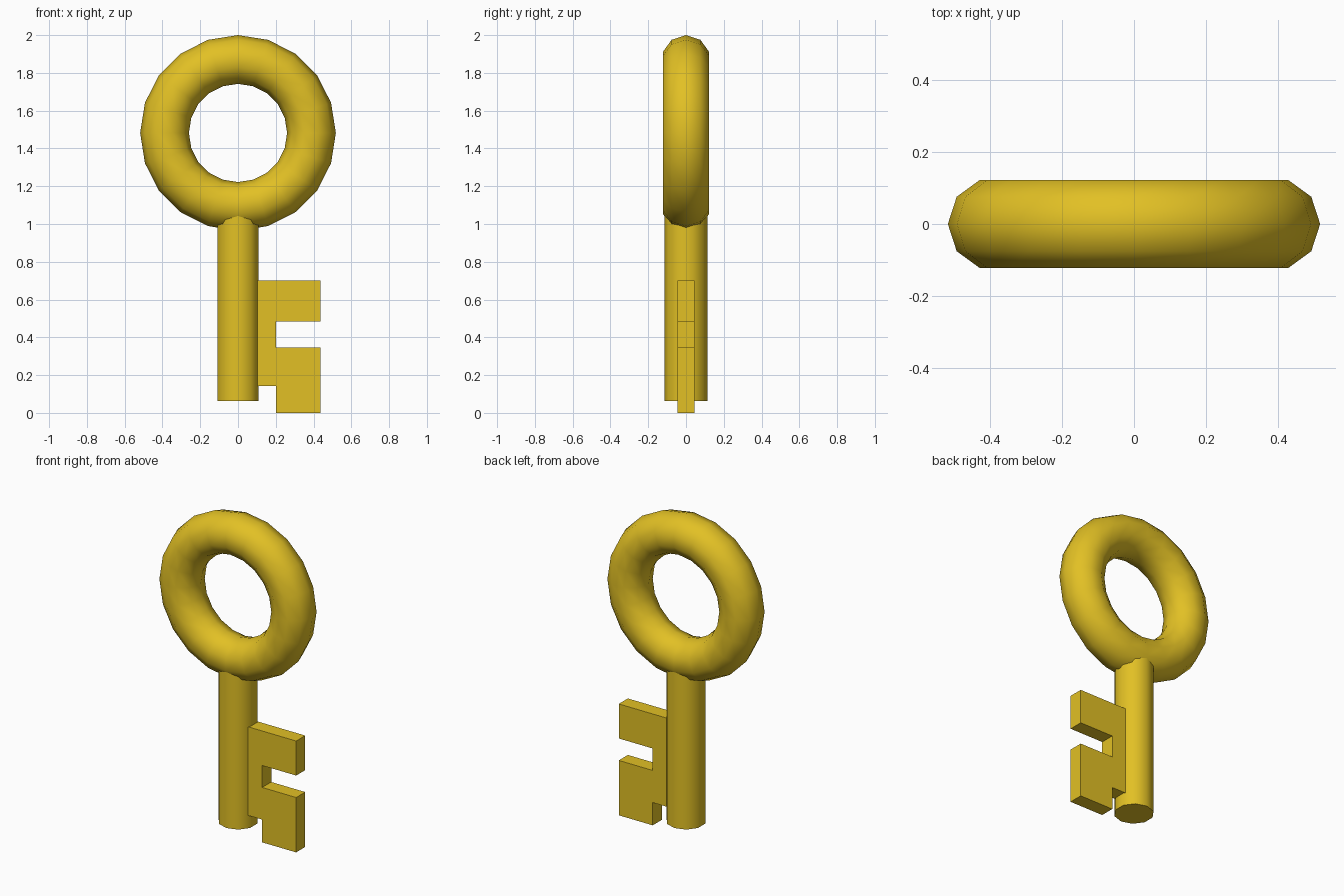
import bpy, bmesh, math

if "Cube" in bpy.data.objects:
    bpy.data.objects.remove(bpy.data.objects["Cube"])

gold = bpy.data.materials.new("gold")
gold.diffuse_color = (0.76, 0.53, 0.018, 1)
gold.use_nodes = True
gold.node_tree.nodes["Principled BSDF"].inputs["Base Color"].default_value = gold.diffuse_color


def finish(obj, name, smooth_angle=None):
    obj.name = name
    obj.data.materials.append(gold)
    if smooth_angle:
        bpy.context.view_layer.objects.active = obj
        obj.select_set(True)
        bpy.ops.object.shade_smooth_by_angle(angle=math.radians(smooth_angle))
        obj.select_set(False)


# Ring handle
bpy.ops.mesh.primitive_torus_add(major_segments=20, minor_segments=10,
                                 major_radius=0.389, minor_radius=0.129,
                                 location=(0, 0, 1.482),
                                 rotation=(math.pi / 2, 0, 0))
finish(bpy.context.object, "ring_handle", 60)

# Shaft
z0, z1 = 0.063, 1.09
bpy.ops.mesh.primitive_cylinder_add(vertices=10, radius=0.115, depth=z1 - z0,
                                    location=(0, 0, (z0 + z1) / 2))
finish(bpy.context.object, "shaft", 60)

# Toothed bit: flat profile extruded through its thickness
profile = [(0.095, 0.70), (0.436, 0.70), (0.436, 0.483), (0.2, 0.483),
           (0.2, 0.345), (0.436, 0.345), (0.436, 0), (0.2, 0),
           (0.2, 0.143), (0.095, 0.143)]
half = 0.045
bm = bmesh.new()
face = bm.faces.new([bm.verts.new((x, -half, z)) for x, z in profile])
ext = bmesh.ops.extrude_face_region(bm, geom=[face], use_keep_orig=True)
moved = [g for g in ext["geom"] if isinstance(g, bmesh.types.BMVert)]
bmesh.ops.translate(bm, verts=moved, vec=(0, 2 * half, 0))
bmesh.ops.recalc_face_normals(bm, faces=bm.faces)
mesh = bpy.data.meshes.new("key_bit")
bm.to_mesh(mesh)
bm.free()
bit = bpy.data.objects.new("key_bit", mesh)
bpy.context.collection.objects.link(bit)
finish(bit, "key_bit")
